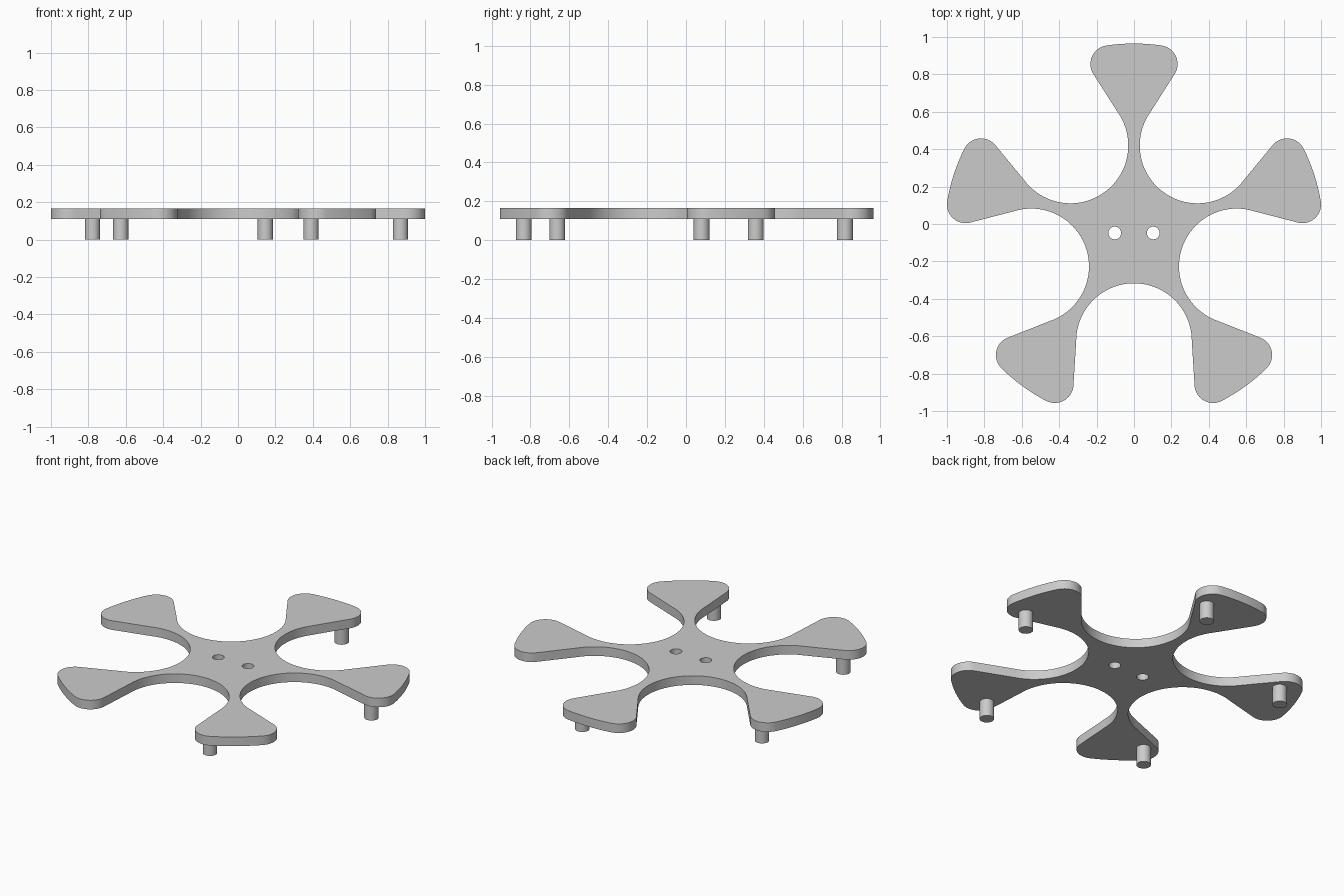
import bpy, bmesh
from math import sin, cos, radians, hypot, atan2, degrees
from mathutils import Matrix, Vector

cube = bpy.data.objects.get("Cube")
if cube:
    bpy.data.objects.remove(cube, do_unlink=True)

ARMS = 5
HUB_Y = -0.048                    # centre of the five-fold pattern
PLATE_BOTTOM, PLATE_TOP = 0.11, 0.167
NOTCH_DIST, NOTCH_R = 0.578, 0.309
TIP_R, CORNER_R = 1.013, 0.1
CORNER_X = 0.133
PEG_DIST, PEG_ANGLE, PEG_R = 0.878, 80.4, 0.041

grey = bpy.data.materials.new("light grey")
grey.use_nodes = True
colour = (0.6, 0.6, 0.6, 1)
grey.diffuse_color = colour
grey.node_tree.nodes["Principled BSDF"].inputs["Base Color"].default_value = colour


def arc(cx, cy, r, start, end, steps):
    """Points along an arc, angles in degrees."""
    angles = [radians(start + (end - start) * i / steps) for i in range(steps + 1)]
    return [Vector((cx + r * cos(a), cy + r * sin(a), 0)) for a in angles]


def finish(bm, name):
    bmesh.ops.recalc_face_normals(bm, faces=bm.faces)
    mesh = bpy.data.meshes.new(name)
    bm.to_mesh(mesh)
    bm.free()
    mesh.materials.append(grey)
    obj = bpy.data.objects.new(name, mesh)
    bpy.context.collection.objects.link(obj)
    bpy.ops.object.select_all(action='DESELECT')
    obj.select_set(True)
    bpy.context.view_layer.objects.active = obj
    bpy.ops.object.shade_smooth_by_angle(angle=radians(30))
    return obj


# Half of one arm, from the middle of a notch to the tip of the arm
half_step = 180 / ARMS
notch_dir = radians(90 - half_step)
corner_y = (((TIP_R - CORNER_R) ** 2) - CORNER_X ** 2) ** 0.5
corner_dir = degrees(atan2(corner_y, CORNER_X))
half = arc(NOTCH_DIST * cos(notch_dir), NOTCH_DIST * sin(notch_dir), NOTCH_R,
           270 - half_step, 180 - half_step, 24)
half += arc(CORNER_X, corner_y, CORNER_R, -half_step, corner_dir, 14)
half += arc(0, 0, TIP_R, corner_dir, 90, 4)[1:]
arm = half + [Vector((-p.x, p.y, 0)) for p in reversed(half[1:-1])]
arm.append(Vector((-half[0].x, half[0].y, 0)))

# Whole outline, five arms joined around the hub
outline = []
for k in range(ARMS):
    turn = Matrix.Rotation(radians(k * 360 / ARMS), 3, 'Z')
    outline += [turn @ p for p in arm[:-1]]

# Plate with two round holes
bm = bmesh.new()
holes = [arc(x, 0, 0.034, 0, 360, 32)[:-1] for x in (-0.103, 0.103)]
for loop in [outline] + holes:
    verts = [bm.verts.new(p + Vector((0, HUB_Y, PLATE_BOTTOM))) for p in loop]
    for a, b in zip(verts, verts[1:] + verts[:1]):
        bm.edges.new((a, b))
bmesh.ops.triangle_fill(bm, edges=bm.edges[:], use_beauty=True, use_dissolve=False)
bottom = bm.faces[:]
raised = bmesh.ops.extrude_face_region(bm, geom=bottom, use_keep_orig=True)
top_verts = [g for g in raised["geom"] if isinstance(g, bmesh.types.BMVert)]
bmesh.ops.translate(bm, verts=top_verts, vec=(0, 0, PLATE_TOP - PLATE_BOTTOM))
finish(bm, "five_arm_plate")

# Round peg under each arm
for k in range(ARMS):
    a = radians(PEG_ANGLE + k * 360 / ARMS)
    bm = bmesh.new()
    bmesh.ops.create_cone(bm, cap_ends=True, segments=32, radius1=PEG_R,
                          radius2=PEG_R, depth=PLATE_BOTTOM)
    peg = finish(bm, f"peg_{k + 1}")
    peg.location = (PEG_DIST * cos(a), HUB_Y + PEG_DIST * sin(a), PLATE_BOTTOM / 2)
